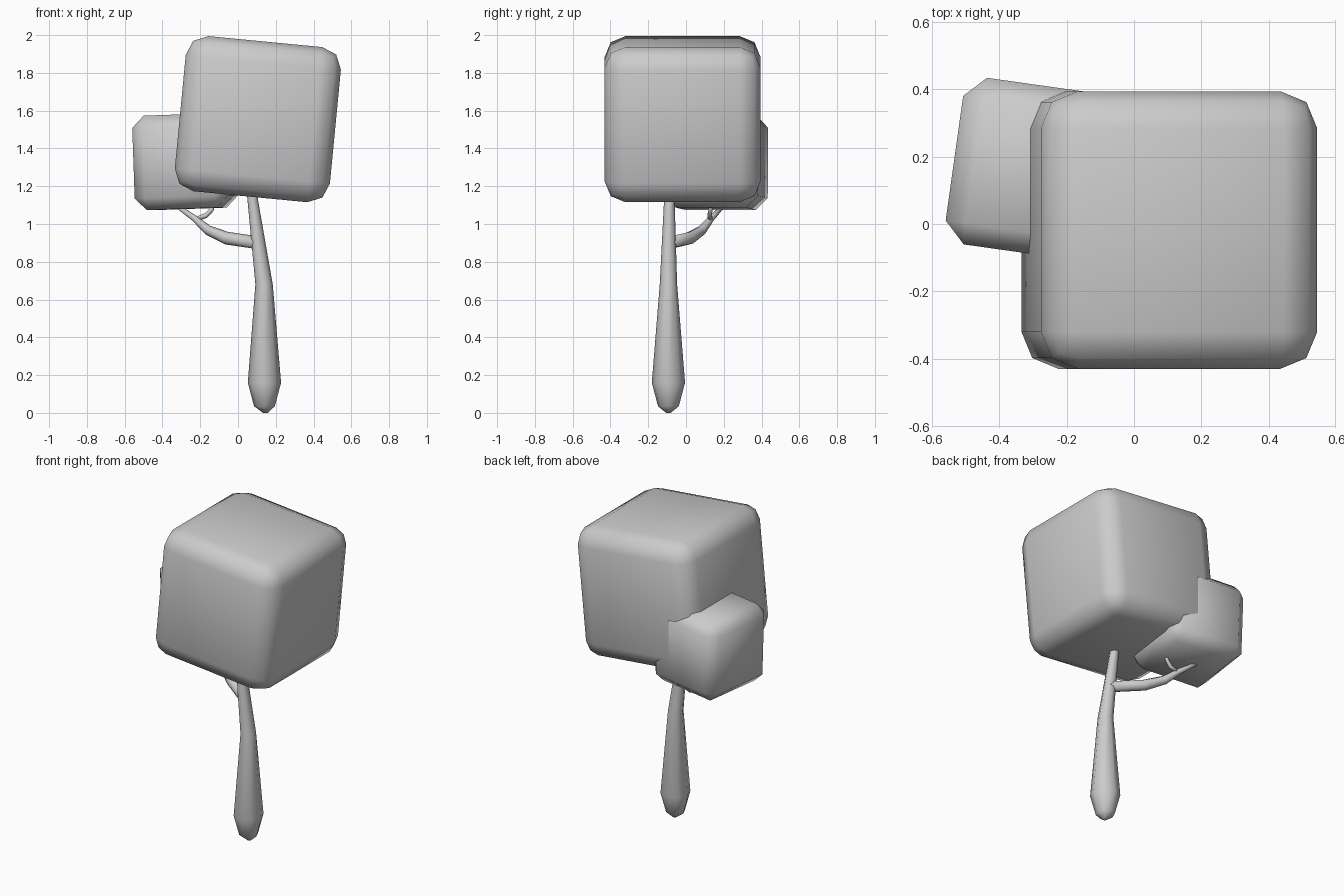
import bpy
import bmesh
from math import cos, sin, pi, radians
from mathutils import Vector

cube = bpy.data.objects.get("Cube")
if cube:
    bpy.data.objects.remove(cube, do_unlink=True)

GREY = (0.6, 0.6, 0.6, 1)
grey = bpy.data.materials.new("plain_grey")
grey.use_nodes = True
grey.diffuse_color = GREY
grey.node_tree.nodes["Principled BSDF"].inputs["Base Color"].default_value = GREY


def finish(name, bm):
    """Turn a bmesh into a smooth grey object."""
    bmesh.ops.recalc_face_normals(bm, faces=bm.faces)
    for face in bm.faces:
        face.smooth = True
    mesh = bpy.data.meshes.new(name)
    bm.to_mesh(mesh)
    bm.free()
    mesh.materials.append(grey)
    obj = bpy.data.objects.new(name, mesh)
    bpy.context.collection.objects.link(obj)
    return obj


def foliage(name, size, centre, rotation, bevel, segments):
    """Bevelled, tilted foliage block."""
    bm = bmesh.new()
    bmesh.ops.create_cube(bm, size=size)
    bmesh.ops.bevel(bm, geom=bm.edges[:], offset=bevel, segments=segments,
                    profile=0.5, affect='EDGES')
    obj = finish(name, bm)
    obj.location = centre
    obj.rotation_euler = [radians(a) for a in rotation]


def limb(name, points, sides=8, upright=False):
    """Tapered tube through (x, y, z, radius) points."""
    bm = bmesh.new()
    centres = [Vector(p[:3]) for p in points]
    rings = []
    for i, c in enumerate(centres):
        along = centres[min(i + 1, len(points) - 1)] - centres[max(i - 1, 0)]
        along = Vector((0, 0, 1)) if upright else along.normalized()
        u = along.cross(Vector((0, 1, 0))).normalized()
        v = along.cross(u)
        r = points[i][3]
        rings.append([bm.verts.new(c + r * (cos(2 * pi * k / sides) * u
                                            + sin(2 * pi * k / sides) * v))
                      for k in range(sides)])
    for a, b in zip(rings, rings[1:]):
        for k in range(sides):
            n = (k + 1) % sides
            bm.faces.new((a[k], a[n], b[n], b[k]))
    bm.faces.new(rings[0])
    bm.faces.new(rings[-1])
    finish(name, bm)


# Foliage blocks
foliage("large_foliage", 0.825, (0.105, -0.018, 1.555), (0, 5.5, 0), 0.11, 2)
foliage("small_foliage", 0.5, (-0.28, 0.16, 1.33), (0, -2, -8), 0.063, 1)

# Trunk with a rounded foot, running up into the foliage
limb("trunk", [(0.145, -0.093, 0, 0.012), (0.14, -0.093, 0.035, 0.055),
               (0.14, -0.093, 0.16, 0.088), (0.138, -0.093, 0.68, 0.046),
               (0.075, -0.088, 1.15, 0.027), (0.06, -0.085, 1.4, 0.02)],
     upright=True)

# Side branch and its twig, reaching the small foliage block
limb("branch", [(0.11, -0.09, 0.9, 0.034), (-0.06, 0.02, 0.925, 0.034),
                (-0.16, 0.085, 0.968, 0.026), (-0.23, 0.135, 1.03, 0.017),
                (-0.33, 0.2, 1.1, 0.01)])
limb("twig", [(-0.22, 0.13, 1.025, 0.013), (-0.17, 0.125, 1.045, 0.013),
              (-0.14, 0.13, 1.075, 0.012), (-0.13, 0.135, 1.12, 0.01)], sides=6)
